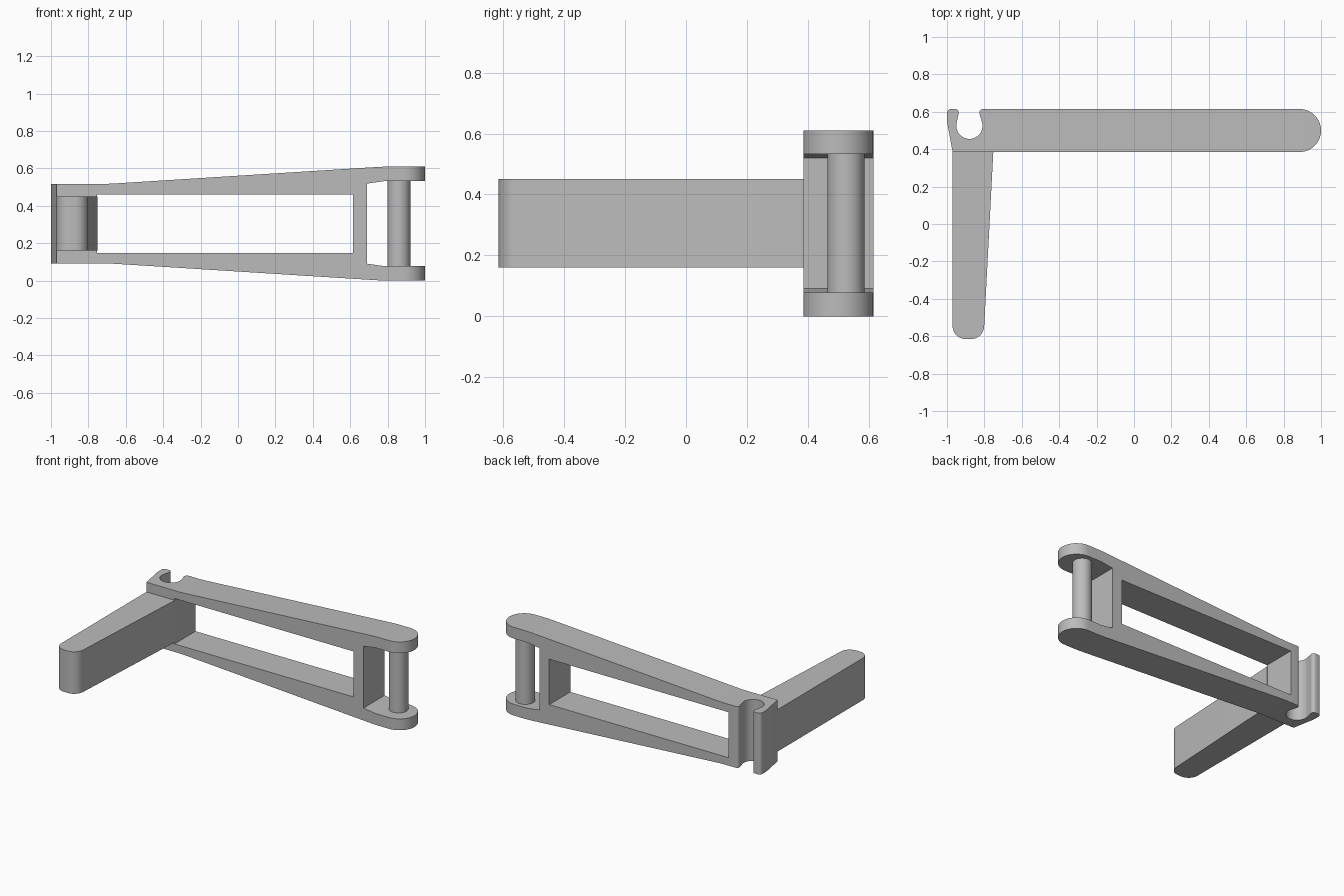
import bpy
import bmesh
from math import cos, sin, radians
from mathutils import Vector

cube = bpy.data.objects.get("Cube")
if cube:
    bpy.data.objects.remove(cube, do_unlink=True)

grey = bpy.data.materials.new("plain grey")
grey.use_nodes = True
colour = (0.5, 0.5, 0.5, 1)
grey.diffuse_color = colour
grey.node_tree.nodes["Principled BSDF"].inputs["Base Color"].default_value = colour

MID = 0.305  # height of the mirror plane


def arc(cx, cy, r, start, end, steps=10):
    angles = [radians(start + (end - start) * i / steps) for i in range(steps + 1)]
    return [(cx + r * cos(a), cy + r * sin(a)) for a in angles]


def prism(name, points, low, high, axis="z"):
    """Extrude a closed outline along z, or an x-z outline along y."""
    bm = bmesh.new()
    place = (lambda p: (p[0], p[1], low)) if axis == "z" else (lambda p: (p[0], low, p[1]))
    face = bm.faces.new([bm.verts.new(place(p)) for p in points])
    out = bmesh.ops.extrude_face_region(bm, geom=[face])
    move = Vector((0, 0, high - low)) if axis == "z" else Vector((0, high - low, 0))
    bmesh.ops.translate(bm, vec=move, verts=[v for v in out["geom"] if isinstance(v, bmesh.types.BMVert)])
    bmesh.ops.recalc_face_normals(bm, faces=bm.faces)
    mesh = bpy.data.meshes.new(name)
    bm.to_mesh(mesh)
    bm.free()
    mesh.materials.append(grey)
    obj = bpy.data.objects.new(name, mesh)
    bpy.context.collection.objects.link(obj)
    return obj


def activate(obj):
    bpy.ops.object.select_all(action="DESELECT")
    obj.select_set(True)
    bpy.context.view_layer.objects.active = obj


def cut(obj, half_profile, operation):
    """Boolean with a side profile of (x, half height) mirrored about MID."""
    outline = [(x, MID - h) for x, h in half_profile]
    outline += [(x, MID + h) for x, h in reversed(half_profile)]
    cutter = prism("cutter", outline, 0.2, 0.8, "y")
    cutter.hide_render = True
    activate(obj)
    mod = obj.modifiers.new("cut", "BOOLEAN")
    mod.operation = operation
    mod.solver = "EXACT"
    mod.object = cutter
    bpy.ops.object.modifier_apply(modifier=mod.name)
    bpy.data.objects.remove(cutter, do_unlink=True)


def smooth(obj):
    activate(obj)
    bpy.ops.object.shade_smooth_by_angle(angle=radians(30))


# Link frame: plan outline with a round end and an open snap hook
plan = [(-0.97, 0.385)]
plan += arc(0.885, 0.5, 0.115, -90, 90, 28)
plan += arc(-0.807, 0.595, 0.02, 90, 200, 8)
plan += arc(-0.88, 0.525, 0.07, 15, -195, 28)
plan += arc(-0.957, 0.595, 0.02, -20, 90, 8)
plan += arc(-0.977, 0.592, 0.023, 90, 180, 8)
plan += [(-1.0, 0.55)]
frame = prism("link_frame", plan, -0.1, 0.75)

# Tapered side shape, long window and fork opening
cut(frame, [(-1.1, 0.212), (-0.72, 0.212), (-0.67, 0.214), (0.73, 0.302),
            (0.79, 0.305), (1.1, 0.305)], "INTERSECT")
cut(frame, [(-0.755, 0.157), (0.615, 0.157)], "DIFFERENCE")
cut(frame, [(0.69, 0.214), (0.78, 0.227), (1.1, 0.227)], "DIFFERENCE")
smooth(frame)

# Hinge pin between the fork ears
pin = prism("hinge_pin", arc(0.86, 0.525, 0.061, 0, 348.75, 31), 0.07, 0.54)
smooth(pin)

# Tapered lever arm with a rounded tip
lever = [(-0.97, 0.39)]
lever += arc(-0.9, -0.545, 0.07, 180, 270)
lever += arc(-0.871, -0.545, 0.07, 270, 357)
lever += [(-0.752, 0.39)]
arm = prism("lever_arm", lever, 0.16, 0.45)
smooth(arm)
